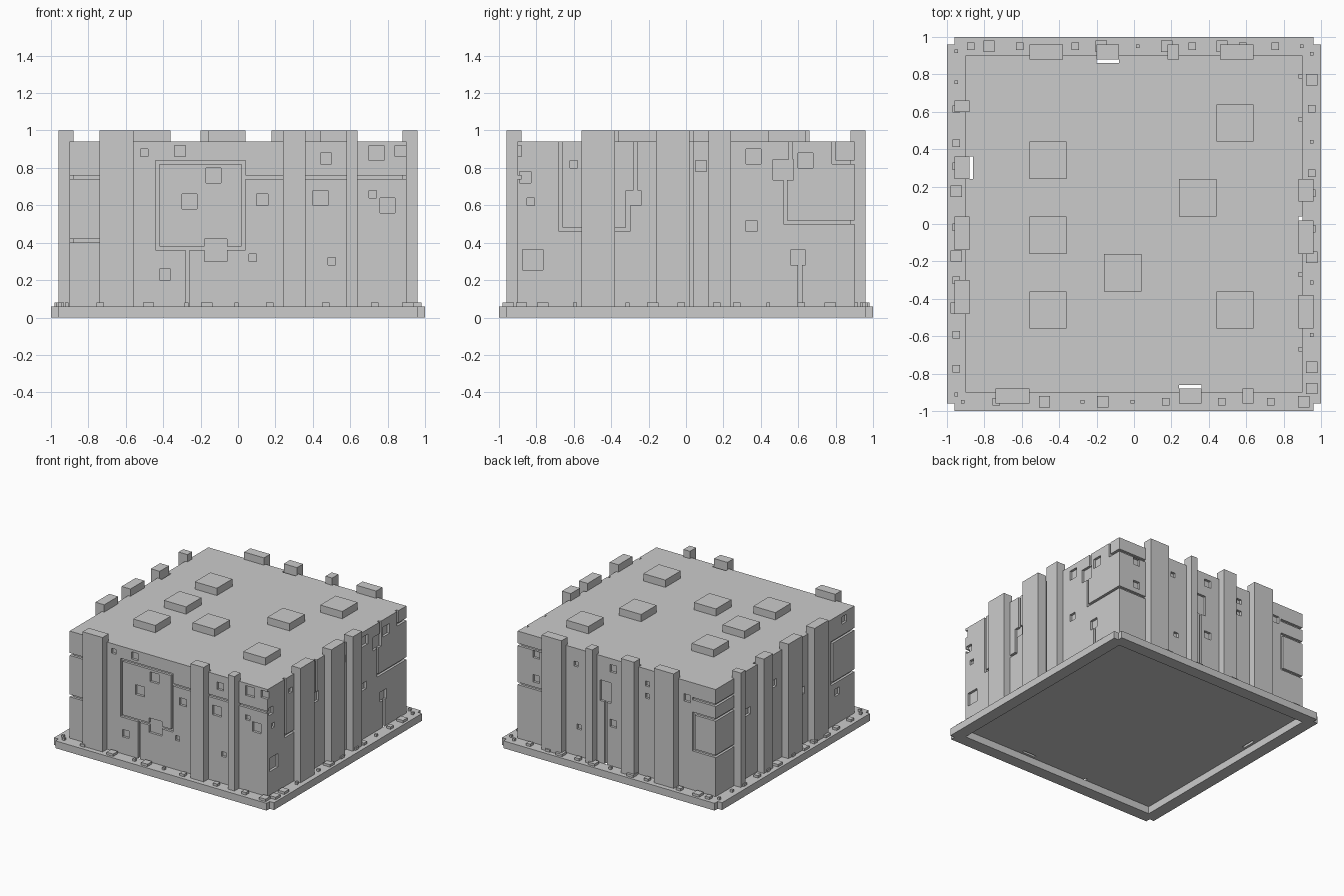
import bpy
import bmesh
import random
from mathutils import Matrix, Vector

default_cube = bpy.data.objects.get("Cube")
if default_cube:
    bpy.data.objects.remove(default_cube, do_unlink=True)

# Shared proportions
FLOOR, ROOF, TOP = 0.06, 0.94, 1.0
WALL, EDGE = 0.9, 0.96
RECESS = 0.02
LARGE, MEDIUM, SMALL = 0.08, 0.06, 0.04
SIDES = ("front", "back", "left", "right")
random.seed(4)


def add_box(bm, low, high):
    """Add an axis-aligned box between two opposite corners."""
    low, high = Vector(low), Vector(high)
    size = high - low
    matrix = Matrix.Translation((low + high) / 2) @ Matrix.Diagonal((*size, 1))
    bmesh.ops.create_cube(bm, size=1, matrix=matrix)


def wall_box(bm, side, along, depth, height):
    """Add a box placed relative to one wall: along it, outward, and upward."""
    sign = -1 if side in ("front", "left") else 1
    out = sorted(sign * d for d in depth)
    if side in ("front", "back"):
        add_box(bm, *zip(along, out, height))
    else:
        add_box(bm, *zip(out, along, height))


def spread(first, second, margin):
    """Range covering two values, widened by a margin."""
    return min(first, second) - margin, max(first, second) + margin


def carve_panels(bm, side, size, centres):
    """Recessed squares of one size on a wall."""
    for along, height in centres:
        wall_box(bm, side, spread(along, along, size / 2),
                 (WALL - RECESS, WALL + RECESS),
                 spread(height, height, size / 2))


def carve_groove(bm, side, *path):
    """Narrow recessed channel that follows a path of wall points."""
    for (along_a, height_a), (along_b, height_b) in zip(path, path[1:]):
        wall_box(bm, side, spread(along_a, along_b, RECESS / 2),
                 (WALL - RECESS, WALL + RECESS),
                 spread(height_a, height_b, RECESS / 2))


def make_object(name, bm):
    mesh = bpy.data.meshes.new(name)
    bm.to_mesh(mesh)
    bm.free()
    obj = bpy.data.objects.new(name, mesh)
    bpy.context.collection.objects.link(obj)
    return obj


# Main block
bm = bmesh.new()
add_box(bm, (-WALL, -WALL, FLOOR), (WALL, WALL, ROOF))
body = make_object("main_block", bm)

cut = bmesh.new()

# Front wall: framed square with a stem, bands and panels
left, right, low, high = -.43, .03, .37, .83
band = .75
carve_groove(cut, "front", (left, low), (right, low), (right, high),
             (left, high), (left, low))
carve_groove(cut, "front", (-.27, low), (-.27, FLOOR))
carve_groove(cut, "front", (right, band), (WALL, band))
for height in (band, .41):
    carve_groove(cut, "front", (-WALL, height), (-.74, height))
carve_panels(cut, "front", .12, [(-.12, .36)])
carve_panels(cut, "front", LARGE, [(-.13, .76), (-.26, .62), (.44, .64),
                                   (.74, .88), (.8, .6)])
carve_panels(cut, "front", MEDIUM, [(-.31, .89), (.13, .63), (.47, .85),
                                    (.87, .89), (-.39, .23)])
carve_panels(cut, "front", SMALL, [(-.5, .88), (.72, .66), (.5, .3),
                                   (.08, .32)])

# Right wall: stepped channels and panels
carve_groove(cut, "right", (-.67, ROOF), (-.67, .47), (-.31, .47),
             (-.31, .64), (-.27, .64), (-.27, ROOF))
carve_groove(cut, "right", (.56, ROOF), (.56, .8), (.53, .8), (.53, .51),
             (WALL, .51))
carve_groove(cut, "right", (.79, ROOF), (.79, high), (WALL, high))
carve_groove(cut, "right", (.61, .3), (.61, FLOOR))
carve_groove(cut, "right", (.03, ROOF), (.03, FLOOR))
carve_groove(cut, "right", (-WALL, band), (-.87, band))
carve_panels(cut, "right", .11, [(-.82, .31), (.52, .79)])
carve_panels(cut, "right", LARGE, [(.36, .86), (.64, .84), (.6, .32),
                                   (-.28, .64)])
carve_panels(cut, "right", MEDIUM, [(-.86, .75), (.35, .49), (.08, .81)])
carve_panels(cut, "right", SMALL, [(-.83, .62), (-.6, .82)])

# Back wall: corner frame, bands and panels
carve_groove(cut, "back", (-WALL, .39), (-.7, .39), (-.7, .69), (-WALL, .69))
carve_groove(cut, "back", (-WALL, .81), (-.7, .81))
for height in (.51, high):
    carve_groove(cut, "back", (.64, height), (WALL, height))
carve_groove(cut, "back", (.1, .6), (.1, FLOOR))
carve_panels(cut, "back", .1, [(.1, .69), (.1, .62)])
carve_panels(cut, "back", MEDIUM, [(.73, .79), (.73, .59), (.03, .41),
                                   (.03, .86), (-.64, .8)])
carve_panels(cut, "back", SMALL, [(.37, .81), (.34, .3), (-.28, .82),
                                  (-.28, .72)])

# Left wall: corner frames that continue the neighbouring bands
carve_groove(cut, "left", (-WALL, .41), (-.61, .41), (-.61, band),
             (-WALL, band))
for height in (.39, .69, .81):
    carve_groove(cut, "left", (.66, height), (WALL, height))
carve_panels(cut, "left", MEDIUM, [(-.77, .88), (-.68, .32), (-.22, .5),
                                   (.14, .7), (.48, .6)])

# Narrow shafts that run down behind a few pillars
for side, start in (("front", .24), ("back", -.2), ("left", .24)):
    wall_box(cut, side, (start, start + .12), (.86, .88), (0, TOP))

cutter = make_object("detail_cutter", cut)
cutter.hide_render = True
carve = body.modifiers.new("Carve", "BOOLEAN")
carve.operation = "DIFFERENCE"
carve.solver = "EXACT"
carve.use_self = True
carve.object = cutter
bpy.context.view_layer.update()
graph = bpy.context.evaluated_depsgraph_get()
carved_mesh = bpy.data.meshes.new_from_object(body.evaluated_get(graph))
body.modifiers.clear()
body.data = carved_mesh
bpy.data.objects.remove(cutter, do_unlink=True)

# Pillars standing proud of the walls and the roof
pillars = {
    "front": [(-.74, -.56), (.24, .36), (.58, .64)],
    "back": [(-.56, -.38), (-.2, -.08), (.18, .24), (.46, .64)],
    "left": [(-.48, -.3), (-.14, .04), (.24, .36), (.6, .66)],
    "right": [(-.56, -.38), (-.16, .02), (.12, .24)],
}
for side, spans in pillars.items():
    bm = bmesh.new()
    for span in spans:
        wall_box(bm, side, span, (.88, EDGE), (FLOOR, TOP))
    make_object(side + "_pillars", bm)

# Raised roof blocks
bm = bmesh.new()
for x, y in [(-.46, .34), (-.46, -.06), (-.46, -.46), (-.06, -.26),
             (.34, .14), (.54, .54), (.54, -.46)]:
    add_box(bm, (x - .1, y - .1, ROOF), (x + .1, y + .1, TOP))
make_object("roof_blocks", bm)

# Base ledge of four strips with notched corners, dotted with small blocks
for side in SIDES:
    bm = bmesh.new()
    wall_box(bm, side, (-EDGE, EDGE), (WALL, 1), (0, FLOOR))
    make_object(side + "_base_strip", bm)

    bm = bmesh.new()
    for step in range(-6, 7):
        along = step * .15 + random.uniform(-.03, .03)
        half = random.choice((RECESS, SMALL, MEDIUM)) / 2
        wall_box(bm, side, spread(along, along, half),
                 spread(.95, .95, half), (FLOOR, FLOOR + RECESS))
    make_object(side + "_ledge_blocks", bm)
